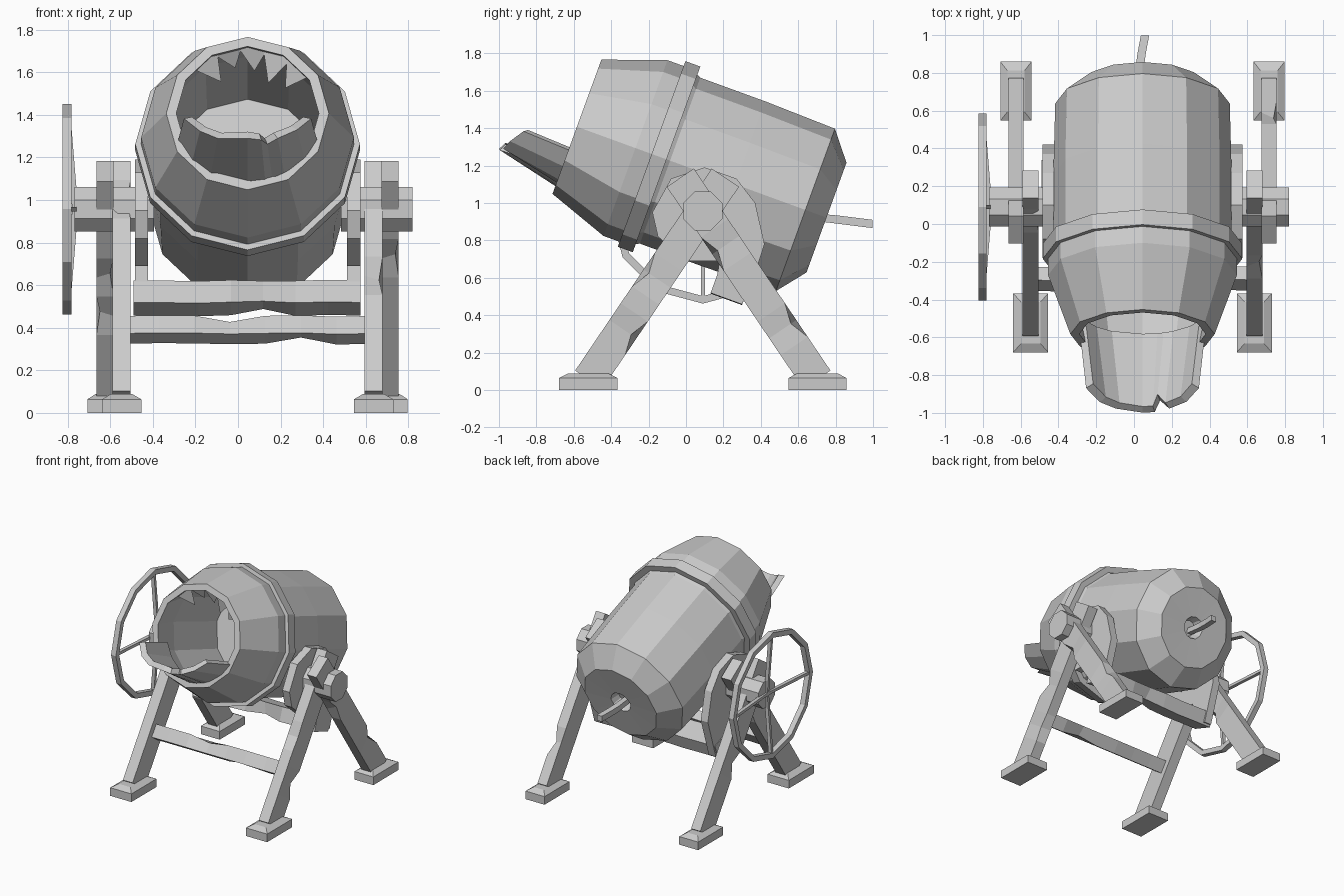
import bpy, bmesh, math, random
from mathutils import Vector

random.seed(4)
cube = bpy.data.objects.get("Cube")
if cube:
    bpy.data.objects.remove(cube)

grey = bpy.data.materials.new("worn_grey")
grey.use_nodes = True
grey.diffuse_color = (0.6, 0.6, 0.6, 1)
grey.node_tree.nodes["Principled BSDF"].inputs["Base Color"].default_value = (0.6, 0.6, 0.6, 1)

CX = 0.045                                # middle plane of the machine
PIVOT = Vector((CX, 0.09, 0.957))         # tilting axle
TILT = math.radians(20)
AXIS = Vector((0, math.cos(TILT), -math.sin(TILT)))   # mouth to back
UP = Vector((0, math.sin(TILT), math.cos(TILT)))
SIDE = Vector((1, 0, 0))
MOUTH = Vector((CX, -0.575, 1.43)) - UP * 0.024
SQUARE = ((-1, -1), (1, -1), (1, 1), (-1, 1))


def finish(bm, name):
    bmesh.ops.remove_doubles(bm, verts=bm.verts, dist=0.0005)
    bmesh.ops.recalc_face_normals(bm, faces=bm.faces)
    mesh = bpy.data.meshes.new(name)
    bm.to_mesh(mesh)
    bm.free()
    mesh.materials.append(grey)
    obj = bpy.data.objects.new(name, mesh)
    bpy.context.collection.objects.link(obj)


def loft(name, rings, caps=True):
    """Skin a list of closed rings of points."""
    bm = bmesh.new()
    rows = [[bm.verts.new(p) for p in ring] for ring in rings]
    n = len(rows[0])
    for a, b in zip(rows, rows[1:]):
        for i in range(n):
            j = (i + 1) % n
            bm.faces.new((a[i], a[j], b[j], b[i]))
    if caps:
        bm.faces.new(rows[0])
        bm.faces.new(rows[-1])
    finish(bm, name)


def drum_point(t, r, angle):
    return MOUTH + AXIS * t + (UP * math.cos(angle) + SIDE * math.sin(angle)) * r


def drum_ring(t, r, n=12):
    return [drum_point(t, r, math.tau * i / n) for i in range(n)]


def beam(name, a, b, wide, deep, parts=1, chips=0, across=SIDE, wobble=0):
    """Square bar from a to b with optional chipped corners."""
    a, b = Vector(a), Vector(b)
    other = (b - a).normalized().cross(across).normalized()
    rings = []
    for k in range(parts + 1):
        mid = a.lerp(b, k / parts)
        if 0 < k < parts:
            mid += other * random.uniform(-wobble, wobble)
        rings.append([mid + across * (sx * wide / 2) + other * (sy * deep / 2)
                      for sx, sy in SQUARE])
    for _ in range(chips):
        k, c = random.randint(2, parts - 1), random.randrange(4)
        rings[k][c] = rings[k][c].lerp(rings[k][(c + 2) % 4], 0.2)
    loft(name, rings)


def x_ring(x, r, n, start=0.0):
    return [Vector((x, PIVOT.y + r * math.sin(math.tau * i / n + start),
                    PIVOT.z + r * math.cos(math.tau * i / n + start))) for i in range(n)]


def x_disc(name, x0, x1, r, n=8, start=math.pi / 8):
    loft(name, [x_ring(x0, r, n, start), x_ring(x1, r, n, start)])


# Drum: outer shell, recessed back and hollow inside
shell = [(0.85, 0.002), (0.85, 0.38), (0.3, 0.395), (0, 0.335), (0, 0.382), (0.333, 0.5),
         (0.47, 0.5), (0.53, 0.472), (0.9, 0.472), (1.3, 0.462), (1.42, 0.312),
         (1.415, 0.085), (1.35, 0.06), (1.35, 0.002)]
loft("drum", [drum_ring(t, r) for t, r in shell])

# Raised band round the drum
band = [(0.425, 0.46), (0.425, 0.528), (0.51, 0.528), (0.51, 0.46), (0.425, 0.46)]
loft("drum_band", [drum_ring(t, r) for t, r in band], caps=False)

# Broken teeth hanging behind the upper rim
teeth = bmesh.new()
for i, length in enumerate((0.11, 0.07, 0.09, 0.13, 0.10)):
    mid = math.radians(-36 + 20 * i)
    half = math.radians(12)
    left = teeth.verts.new(drum_point(0.03, 0.35, mid - half))
    right = teeth.verts.new(drum_point(0.03, 0.35, mid + half))
    back = teeth.verts.new(drum_point(0.14, 0.36, mid))
    tip = teeth.verts.new(drum_point(0.10, 0.34 - length, mid + 0.06))
    for face in ((left, right, tip), (left, tip, back), (right, back, tip), (left, back, right)):
        teeth.faces.new(face)
finish(teeth, "mouth_teeth")

# Pouring lip: a curved trough with a ragged front edge
lip_rings = []
steps = (-68, -48, -30, 0, 14, 20, 30, 50, 68)
reach = (0.26, 0.31, 0.33, 0.35, 0.345, 0.28, 0.33, 0.31, 0.26)
for deg, out in zip(steps, reach):
    ang = math.radians(180 - deg)
    flare = 0.07 * abs(deg) / 68
    lip_rings.append([drum_point(0.12, 0.365, ang), drum_point(-out, 0.252 + flare, ang),
                      drum_point(-out + 0.02, 0.212 + flare, ang), drum_point(0.12, 0.325, ang)])
loft("pouring_lip", lip_rings)

# Bent rod at the back of the drum
rod = [((0.03, 0.68, 0.925), 0.02), ((0.03, 0.82, 0.91), 0.022),
       ((0.04, 0.9, 0.90), 0.022), ((0.058, 0.997, 0.888), 0.022)]
loft("back_rod", [[Vector(p) + Vector((sx * s, 0, sz * s)) for sx, sz in SQUARE]
                  for p, s in rod])

# Legs, feet, yoke and axle on both sides
YOKE = ((0.15, 0.52), (0.32, 0.47), (0.42, 0.78), (0.37, 1.0), (0.27, 1.13), (0.10, 1.19),
        (-0.08, 1.13), (-0.18, 0.95), (-0.15, 0.82), (0.0, 0.69), (0.18, 0.69))
for side, label in ((1, "left"), (-1, "right")):
    for end, place, off, thick, foot_w in ((-1, "front", 0.592, 0.085, 0.185),
                                           (1, "rear", 0.67, 0.08, 0.165)):
        x = CX + side * off
        foot = Vector((x, PIVOT.y + end * 0.61, 0.055))
        hub = Vector((x, PIVOT.y, PIVOT.z))
        top = hub + (hub - foot).normalized() * 0.215
        beam(f"{label}_{place}_leg", foot, top, thick, 0.175, 12, 2)
        y = PIVOT.y + end * 0.613
        levels = ((0, 1, 1), (0.064, 1, 1), (0.088, 0.55, 0.7))
        loft(f"{label}_{place}_foot",
             [[Vector((x + sx * foot_w / 2 * kx, y + sy * 0.156 * ky, z)) for sx, sy in SQUARE]
              for z, kx, ky in levels])
    loft(f"{label}_yoke", [[Vector((CX + side * dx, y, z)) for y, z in YOKE]
                           for dx in (0.468, 0.53)])
    x_disc(f"{label}_axle", CX + side * 0.44, 0.82 if side > 0 else -0.768, 0.113)

# Cross bars
beam("cradle_bar", (-0.49, 0.235, 0.54), (0.575, 0.235, 0.54), 0.18, 0.11, 7, 2,
     across=AXIS, wobble=0.006)
beam("front_cross_bar", (-0.54, -0.29, 0.39), (0.63, -0.29, 0.39), 0.10, 0.085, 7, 2,
     across=Vector((0, 0.57, 0.82)).normalized(), wobble=0.008)

# Hand wheel with four spokes
WHEEL_X = -0.803
rim = [(-0.021, 0.495), (0.021, 0.495), (0.021, 0.455), (-0.021, 0.455), (-0.021, 0.495)]
loft("wheel_rim", [x_ring(WHEEL_X + dx, r, 12) for dx, r in rim], caps=False)
for k in range(4):
    ang = k * math.pi / 2
    out = Vector((0, math.sin(ang), math.cos(ang)))
    start = Vector((-0.765, PIVOT.y, PIVOT.z))
    stop = Vector((WHEEL_X, PIVOT.y, PIVOT.z)) + out * 0.465
    beam(f"wheel_spoke_{k + 1}", start, stop, 0.022, 0.028,
         across=Vector((0, out.z, -out.y)))
